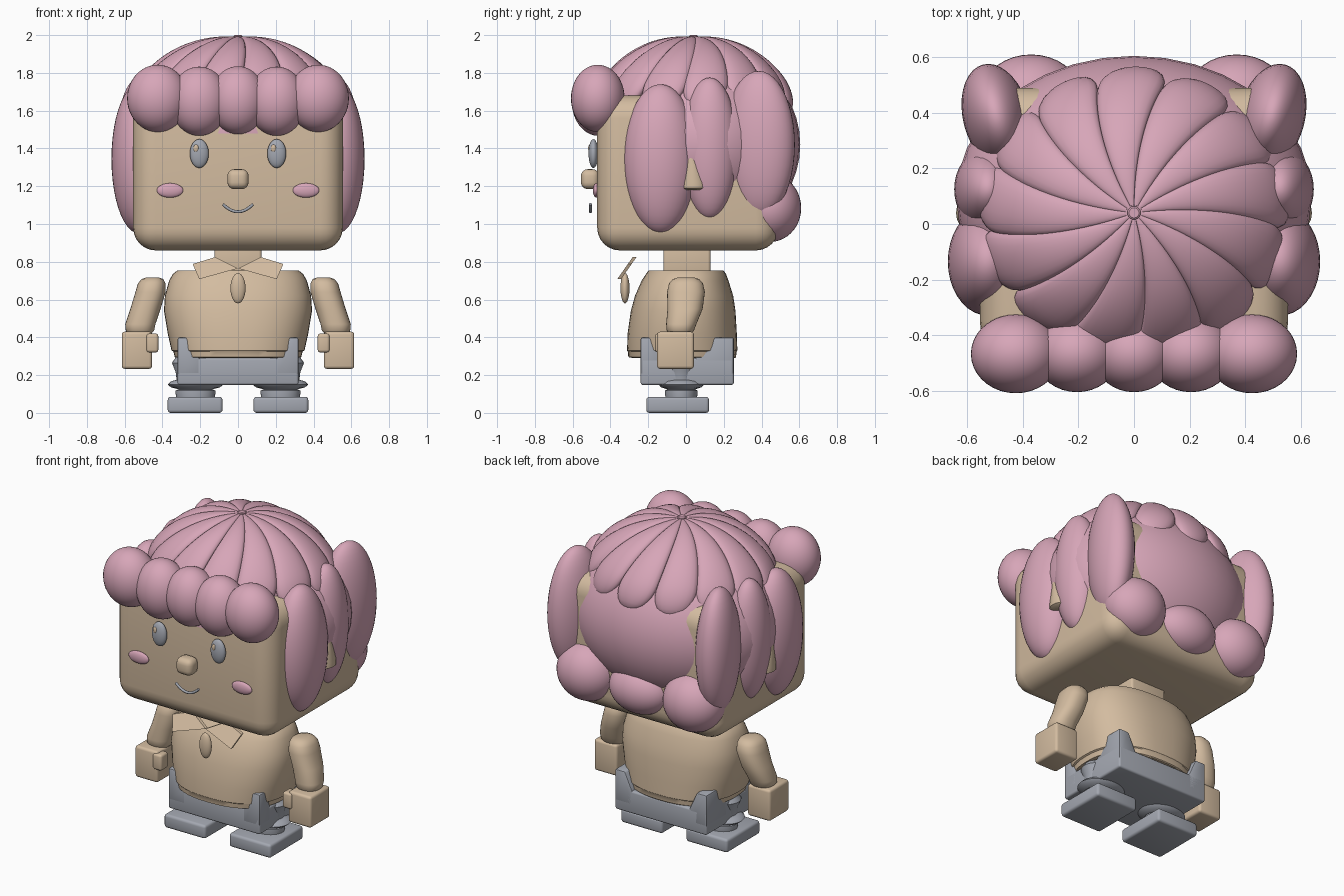
import bpy, bmesh
from math import sin, cos, pi, radians, sqrt, copysign
from mathutils import Vector, Matrix

if "Cube" in bpy.data.objects:
    bpy.data.objects.remove(bpy.data.objects["Cube"], do_unlink=True)


def material(name, rgb):
    m = bpy.data.materials.new(name)
    m.use_nodes = True
    m.diffuse_color = (*rgb, 1)
    node = next(n for n in m.node_tree.nodes if n.type == 'BSDF_PRINCIPLED')
    node.inputs["Base Color"].default_value = (*rgb, 1)
    return m


PINK = material("hair pink", (0.68, 0.38, 0.48))
TAN = material("skin tan", (0.65, 0.50, 0.35))
GREY = material("cloth grey", (0.37, 0.39, 0.44))


def finish(bm, name, mat, angle=35):
    bmesh.ops.recalc_face_normals(bm, faces=bm.faces)
    for f in bm.faces:
        f.smooth = True
    me = bpy.data.meshes.new(name)
    bm.to_mesh(me)
    bm.free()
    me.set_sharp_from_angle(angle=radians(angle))
    me.materials.append(mat)
    ob = bpy.data.objects.new(name, me)
    bpy.context.collection.objects.link(ob)
    return ob


def ball(name, mat, centre, radii, turn=0, cut=False):
    bm = bmesh.new()
    bmesh.ops.create_uvsphere(bm, u_segments=36, v_segments=22, radius=1)
    if cut:  # keep the upper half only
        bmesh.ops.bisect_plane(bm, geom=bm.verts[:] + bm.edges[:] + bm.faces[:],
                               plane_co=(0, 0, 0), plane_no=(0, 0, 1), clear_inner=True)
    mx = Matrix.Translation(centre) @ Matrix.Rotation(turn, 4, 'Z') @ Matrix.Diagonal((*radii, 1))
    bm.transform(mx)
    return finish(bm, name, mat, 60)


def box(name, mat, lo, hi, bevel, segments=3):
    bm = bmesh.new()
    bmesh.ops.create_cube(bm, size=1)
    lo, hi = Vector(lo), Vector(hi)
    bm.transform(Matrix.Translation((lo + hi) / 2) @ Matrix.Diagonal((*(hi - lo), 1)))
    bmesh.ops.bevel(bm, geom=bm.edges[:], offset=bevel, segments=segments,
                    profile=0.5, affect='EDGES')
    return finish(bm, name, mat)


def skin_rings(name, mat, rings, angle=35):
    """Join closed rings of points and cap both ends."""
    bm = bmesh.new()
    loops = [[bm.verts.new(p) for p in ring] for ring in rings]
    n = len(loops[0])
    for a, b in zip(loops, loops[1:]):
        for i in range(n):
            j = (i + 1) % n
            bm.faces.new((a[i], a[j], b[j], b[i]))
    bm.faces.new(loops[0])
    bm.faces.new(loops[-1])
    return finish(bm, name, mat, angle)


def stack(name, mat, slices, power=2.0, n=36, angle=35):
    """Stack of superellipse slices given as (x, y, z, rx, ry)."""
    def bend(v):
        return copysign(abs(v) ** (2 / power), v)
    rings = [[(x + rx * bend(cos(2 * pi * i / n)), y + ry * bend(sin(2 * pi * i / n)), z)
              for i in range(n)] for x, y, z, rx, ry in slices]
    return skin_rings(name, mat, rings, angle)


def hull(name, mat, points, bevel=0.0):
    bm = bmesh.new()
    for p in points:
        bm.verts.new(p)
    bmesh.ops.convex_hull(bm, input=bm.verts[:])
    bmesh.ops.dissolve_limit(bm, angle_limit=0.02, verts=bm.verts[:], edges=bm.edges[:])
    if bevel:
        bmesh.ops.bevel(bm, geom=bm.edges[:], offset=bevel, segments=2,
                        profile=0.5, affect='EDGES')
    return finish(bm, name, mat)


# Head, neck and face
box("head", TAN, (-0.555, -0.47, 0.86), (0.555, 0.49, 1.68), 0.12, 6)
box("neck", TAN, (-0.125, -0.12, 0.72), (0.125, 0.13, 0.9), 0.015)
box("nose", TAN, (-0.056, -0.556, 1.185), (0.056, -0.46, 1.29), 0.035, 4)

mouth = bpy.data.curves.new("mouth", 'CURVE')
mouth.dimensions = '3D'
mouth.bevel_depth = 0.008
mouth.use_fill_caps = True
line = mouth.splines.new('POLY')
line.points.add(14)
for i, p in enumerate(line.points):
    u = i / 7 - 1
    p.co = (0.08 * u, -0.506, 1.065 + 0.04 * u * u, 1)
mouth.materials.append(GREY)
bpy.context.collection.objects.link(bpy.data.objects.new("mouth", mouth))

# Hair cap, back hair and crown
CROWN = Vector((0, 0.04, 1.48))
CAP = Vector((0.56, 0.52, 0.51))
ball("hair_cap", PINK, CROWN, CAP, cut=True)
ball("back_hair", PINK, (0, 0.1, 1.42), (0.64, 0.505, 0.5))
stack("hair_crown", PINK, [(0, 0.04, 1.95, 0.024, 0.024), (0, 0.04, 1.995, 0.024, 0.024),
                           (0, 0.04, 2.0, 0.018, 0.018)], n=20)

# Swirled locks fanning out from the crown
LOCKS, STEPS = 13, 26
for k in range(LOCKS):
    rings = []
    for s in range(STEPS + 1):
        t = s / STEPS * 0.998
        polar = radians(3 + 74 * t)
        a = 2 * pi * (k + 0.5) / LOCKS + pi / 2 - 0.28 * t
        d = Vector((sin(polar) * cos(a), sin(polar) * sin(a), cos(polar)))
        p = CROWN + Vector(d[i] * CAP[i] for i in range(3))
        normal = Vector(d[i] / CAP[i] for i in range(3)).normalized()
        side = Vector((-sin(a), cos(a), 0))
        side = (side - normal * side.dot(normal)).normalized()
        width = 0.54 * sin(polar) * pi / LOCKS * 1.06
        if t > 0.72:
            width *= sqrt(1 - ((t - 0.72) / 0.28) ** 2)
        rings.append([p + side * width * cos(b) + normal * width * 0.4 * sin(b)
                      for b in (2 * pi * i / 20 for i in range(20))])
    skin_rings(f"top_lock_{k + 1}", PINK, rings, 70)

# Fringe and nape curls on the centre line
ball("fringe_middle", PINK, (0, -0.465, 1.655), (0.15, 0.14, 0.18))
ball("nape_curl_middle", PINK, (0, 0.45, 1.07), (0.2, 0.14, 0.15))

# Torso with hem, and brooch
stack("shirt", TAN, [(0, -0.01, 0.29, 0.31, 0.27), (0, -0.02, 0.295, 0.335, 0.285),
                     (0, -0.02, 0.325, 0.342, 0.288), (0, -0.02, 0.33, 0.352, 0.292),
                     (0, -0.02, 0.42, 0.372, 0.289), (0, -0.015, 0.54, 0.392, 0.277),
                     (0, -0.01, 0.62, 0.387, 0.26), (0, -0.005, 0.70, 0.365, 0.23),
                     (0, 0, 0.735, 0.345, 0.212), (0, 0, 0.755, 0.32, 0.198)],
      power=2.4, n=48)
ball("brooch", TAN, (0, -0.323, 0.66), (0.04, 0.024, 0.08))

# Trousers
box("trousers", GREY, (-0.32, -0.24, 0.148), (0.32, 0.253, 0.29), 0.012)

for s, tag in ((1, "left"), (-1, "right")):
    # Face details
    ball(f"eye_{tag}", GREY, (s * 0.205, -0.49, 1.373), (0.05, 0.026, 0.076))
    ball(f"eye_glint_{tag}", TAN, (s * 0.205 - 0.017, -0.51, 1.4), (0.014, 0.008, 0.02))
    ball(f"cheek_{tag}", PINK, (s * 0.36, -0.475, 1.178), (0.07, 0.018, 0.038))
    stack(f"ear_{tag}", TAN, [(s * 0.57, 0.04, 1.18, 0.05, 0.06), (s * 0.575, 0.04, 1.19, 0.065, 0.072),
                              (s * 0.575, 0.04, 1.22, 0.065, 0.072), (s * 0.575, 0.035, 1.31, 0.055, 0.05),
                              (s * 0.57, 0.02, 1.4, 0.05, 0.02)])

    # Fringe curls, side locks and nape curls
    ball(f"fringe_inner_{tag}", PINK, (s * 0.205, -0.465, 1.65), (0.155, 0.14, 0.183))
    ball(f"fringe_outer_{tag}", PINK, (s * 0.425, -0.467, 1.665), (0.162, 0.142, 0.178))
    ball(f"side_lock_front_{tag}", PINK, (s * 0.525, -0.135, 1.345), (0.145, 0.195, 0.395))
    ball(f"side_lock_middle_{tag}", PINK, (s * 0.525, 0.125, 1.4), (0.122, 0.15, 0.375))
    ball(f"side_lock_back_{tag}", PINK, (s * 0.495, 0.385, 1.42), (0.12, 0.195, 0.39), -s * 0.25)
    ball(f"nape_curl_{tag}", PINK, (s * 0.37, 0.445, 1.085), (0.19, 0.165, 0.18))

    # Collar flap, sloping forward
    flap = [(0.0, 0.765), (0.12, 0.825), (0.24, 0.788), (0.205, 0.708)]
    hull(f"collar_{tag}", TAN, [(s * x, -0.262 - 0.7 * (0.825 - z) - dy, z)
                                for x, z in flap for dy in (0, 0.02)])

    # Arm, hand and thumb
    stack(f"arm_{tag}", TAN, [(s * x, y, z, rx, ry) for x, y, z, rx, ry in (
        (0.452, 0, 0.718, 0.03, 0.04), (0.453, 0, 0.708, 0.058, 0.07), (0.457, 0, 0.685, 0.073, 0.09),
        (0.463, 0, 0.64, 0.08, 0.1), (0.49, -0.005, 0.55, 0.08, 0.093),
        (0.517, -0.025, 0.47, 0.08, 0.08), (0.519, -0.03, 0.435, 0.075, 0.072),
        (0.52, -0.03, 0.418, 0.06, 0.058))], power=2.3, angle=60)
    xs = sorted((s * 0.455, s * 0.615))
    box(f"hand_{tag}", TAN, (xs[0], -0.153, 0.233), (xs[1], 0.042, 0.43), 0.016)
    xs = sorted((s * 0.422, s * 0.485))
    box(f"thumb_{tag}", TAN, (xs[0], -0.163, 0.32), (xs[1], -0.09, 0.42), 0.014)

    # Raised trouser corners
    for place, outer, low, high in (("front", -0.24, -0.135, -0.17), ("back", 0.253, 0.05, 0.1)):
        foot = [(x, y, z) for x in (0.2, 0.32) for y in (outer, low) for z in (0.2, 0.29)]
        top = [(x, y, 0.4) for x in (0.25, 0.32) for y in (outer, high)]
        hull(f"trouser_corner_{place}_{tag}", GREY,
             [(s * x, y, z) for x, y, z in foot + top], 0.01)

    # Leg with ankle rings, and shoe
    stack(f"leg_{tag}", GREY, [(s * 0.225, -0.025, z, r, r * 0.82) for r, z in (
        (0.1, 0.07), (0.105, 0.1), (0.105, 0.118), (0.09, 0.125), (0.13, 0.135), (0.146, 0.15),
        (0.13, 0.167), (0.1, 0.175), (0.105, 0.215), (0.125, 0.265), (0.1, 0.3))])
    xs = sorted((s * 0.082, s * 0.372))
    box(f"shoe_{tag}", GREY, (xs[0], -0.21, 0), (xs[1], 0.122, 0.085), 0.016)
